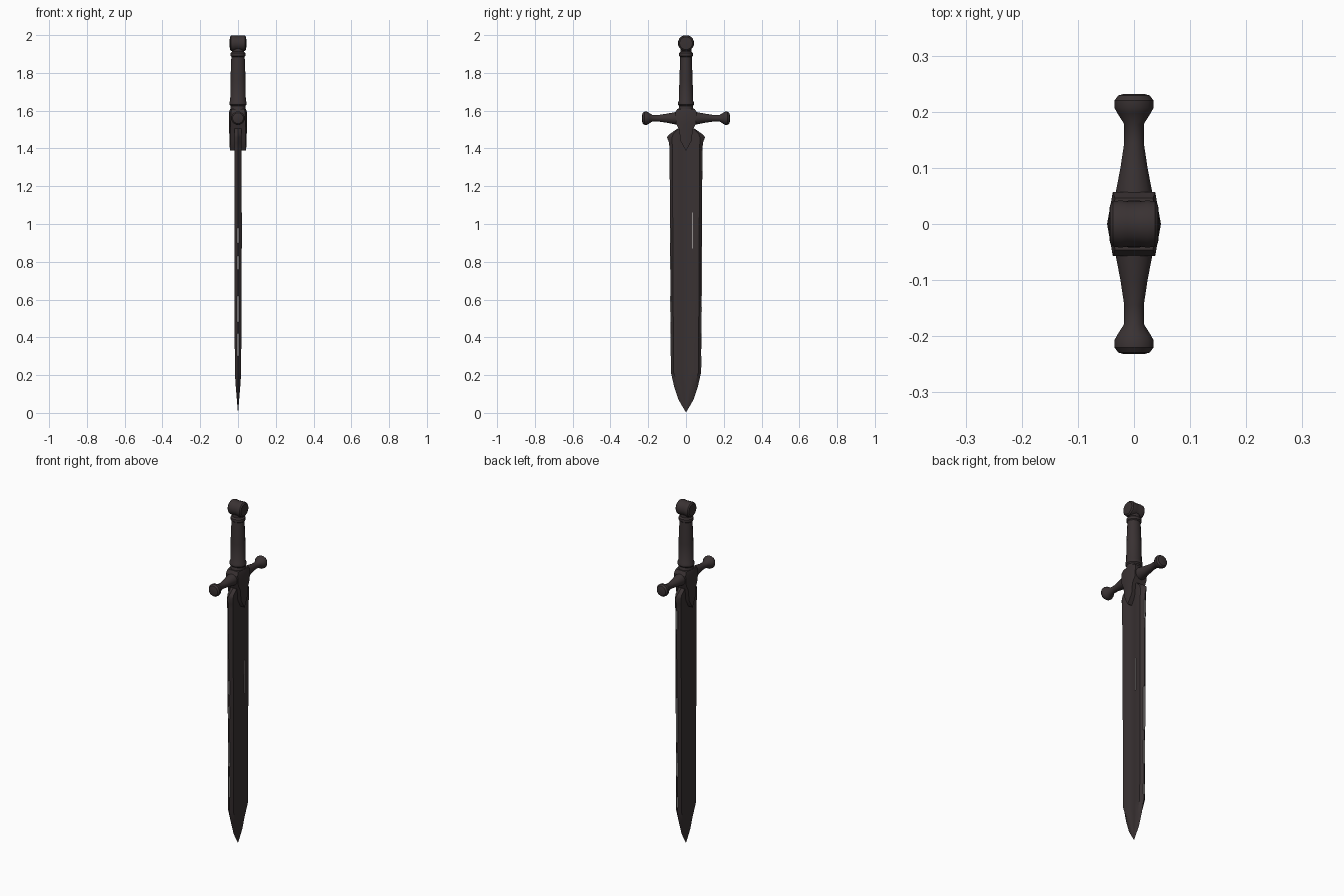
import bpy, bmesh, math
from mathutils import Matrix

if "Cube" in bpy.data.objects:
    bpy.data.objects.remove(bpy.data.objects["Cube"])


def flat_colour(name, rgb):
    m = bpy.data.materials.new(name)
    m.diffuse_color = (*rgb, 1)
    m.use_nodes = True
    m.node_tree.nodes["Principled BSDF"].inputs["Base Color"].default_value = m.diffuse_color
    return m


dark = flat_colour("dark_iron", (0.041, 0.0315, 0.0325))
worn = flat_colour("worn_edge_grey", (0.30, 0.28, 0.275))


def loft(name, rings, angle=30, mat=dark):
    """Skin a list of closed rings (same point count) and cap both ends."""
    bm = bmesh.new()
    loops = [[bm.verts.new(p) for p in r] for r in rings]
    n = len(loops[0])
    for a, b in zip(loops, loops[1:]):
        for i in range(n):
            j = (i + 1) % n
            bm.faces.new((a[i], a[j], b[j], b[i]))
    bm.faces.new(loops[0][::-1])
    bm.faces.new(loops[-1])
    bmesh.ops.remove_doubles(bm, verts=bm.verts, dist=1e-5)
    bmesh.ops.recalc_face_normals(bm, faces=bm.faces)
    me = bpy.data.meshes.new(name)
    bm.to_mesh(me)
    bm.free()
    me.materials.append(mat)
    ob = bpy.data.objects.new(name, me)
    bpy.context.collection.objects.link(ob)
    bpy.ops.object.select_all(action='DESELECT')
    ob.select_set(True)
    bpy.context.view_layer.objects.active = ob
    bpy.ops.object.shade_smooth_by_angle(angle=math.radians(angle))
    return ob


def turned(name, profile, matrix, sides=16):
    """Turned part: profile of (height, radius x, radius y) along local z."""
    rings = []
    for h, rx, ry in profile:
        ring = []
        for i in range(sides):
            a = 2 * math.pi * (i + 0.5) / sides
            ring.append((rx * math.cos(a), ry * math.sin(a), h))
        rings.append(ring)
    ob = loft(name, rings, 35)
    ob.data.transform(matrix)
    return ob


# Blade: bevelled edges and a shallow central fuller
def blade_ring(z, w, flat, t):
    f = 0.42 * flat
    half = [(w, 0), (flat, t), (f, t), (f * 0.7, t * 0.85),
            (-f * 0.7, t * 0.85), (-f, t), (-flat, t), (-w, 0)]
    back = [(y, -x) for y, x in half[-2:0:-1]]
    return [(x, y, z) for y, x in half + back]


loft("blade", [blade_ring(*s) for s in [
    (0.004, 0.001, 0.0005, 0.0005), (0.07, 0.040, 0.021, 0.006),
    (0.14, 0.063, 0.043, 0.012), (0.215, 0.080, 0.066, 0.017),
    (1.40, 0.087, 0.072, 0.019), (1.43, 0.090, 0.073, 0.019),
    (1.46, 0.101, 0.073, 0.019), (1.477, 0.085, 0.068, 0.019),
    (1.505, 0.045, 0.040, 0.019)]], 30)


# Worn pale slivers along the blade edges and the fuller
def sliver(name, y, x, wide, deep, z0, z1, lean=0.0):
    base = [(-deep, -wide), (deep, -wide), (deep, wide), (-deep, wide)]
    loft(name, [[(x + a, y + s + b, z) for a, b in base]
                for z, s in ((z0, 0), (z1, lean))], 30, worn)


for k, (side, z0, z1) in enumerate([
        (-1, 0.30, 0.42), (-1, 0.48, 0.62), (-1, 0.76, 0.83),
        (-1, 0.90, 0.98), (1, 0.24, 0.30), (1, 0.42, 0.56),
        (1, 0.62, 0.88), (1, 1.28, 1.39)]):
    y0 = 0.0785 + 0.007 * (z0 - 0.215) / 1.185
    sliver(f"edge_wear_{k}", side * y0, 0, 0.003, 0.005, z0, z1,
           side * 0.007 * (z1 - z0) / 1.185)
sliver("fuller_wear", 0.034, 0.018, 0.0025, 0.002, 0.87, 1.06)


# Guard block with pointed langets and a ridge down each face
def block_ring(z, w, x):
    e = x - 0.18 * w
    return [(x, 0, z), (e, w, z), (-e, w, z),
            (-x, 0, z), (-e, -w, z), (e, -w, z)]


loft("guard_block", [block_ring(*s) for s in [
    (1.388, 0.001, 0.043), (1.44, 0.029, 0.045), (1.50, 0.036, 0.047),
    (1.53, 0.052, 0.048), (1.59, 0.057, 0.048), (1.61, 0.046, 0.042)]], 30)

# Cross guard arms with knobbed ends
arm = [(0.0, 0.036, 0.040), (0.06, 0.033, 0.033), (0.10, 0.025, 0.025),
       (0.145, 0.018, 0.018), (0.178, 0.018, 0.018), (0.198, 0.031, 0.031),
       (0.207, 0.036, 0.036), (0.220, 0.036, 0.036), (0.229, 0.029, 0.029),
       (0.232, 0.018, 0.018)]
for side, sign in (("left", -1), ("right", 1)):
    turned("guard_arm_" + side, arm, Matrix.Translation((0, 0, 1.56)) @
           Matrix.Rotation(-sign * math.pi / 2, 4, 'X'), 12)

# Grip with collars at both ends
turned("grip", [
    (1.60, 0.040, 0.044), (1.625, 0.040, 0.036), (1.632, 0.046, 0.043),
    (1.645, 0.046, 0.043), (1.652, 0.042, 0.038), (1.76, 0.041, 0.036),
    (1.885, 0.036, 0.031), (1.890, 0.040, 0.038), (1.905, 0.040, 0.038),
    (1.912, 0.033, 0.029), (1.94, 0.033, 0.029)], Matrix())

# Round pommel lying across the grip, slightly waisted
turned("pommel", [(x, r, r) for x, r in [
    (-0.044, 0.018), (-0.043, 0.034), (-0.037, 0.041), (-0.024, 0.043),
    (-0.012, 0.041), (0.012, 0.041), (0.024, 0.043), (0.037, 0.041),
    (0.043, 0.034), (0.044, 0.018)]],
    Matrix.Translation((0, 0, 1.957)) @ Matrix.Rotation(math.pi / 2, 4, 'Y'))
